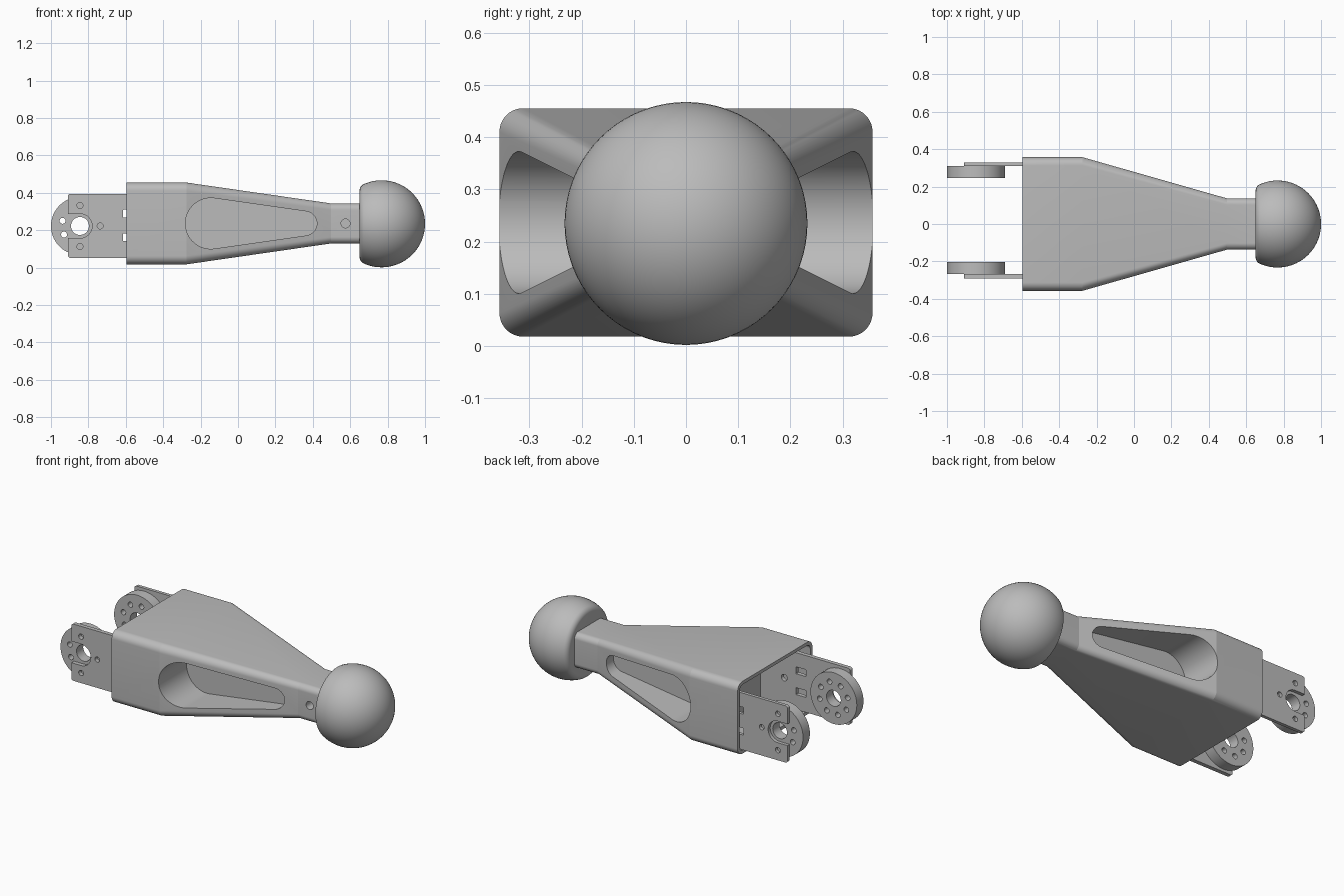
import bpy, bmesh, math
from mathutils import Vector

if "Cube" in bpy.data.objects:
    bpy.data.objects.remove(bpy.data.objects["Cube"])

ZC = 0.2365          # centre height of the body
HX, HZ = -0.845, 0.223   # hinge axis

grey = bpy.data.materials.new("plain grey")
grey.diffuse_color = (0.5, 0.5, 0.5, 1)
grey.use_nodes = True
grey.node_tree.nodes["Principled BSDF"].inputs["Base Color"].default_value = grey.diffuse_color


def make(name, bm):
    bmesh.ops.recalc_face_normals(bm, faces=bm.faces[:])
    mesh = bpy.data.meshes.new(name)
    bm.to_mesh(mesh)
    bm.free()
    mesh.materials.append(grey)
    ob = bpy.data.objects.new(name, mesh)
    bpy.context.collection.objects.link(ob)
    return ob


def activate(ob):
    bpy.ops.object.select_all(action='DESELECT')
    ob.select_set(True)
    bpy.context.view_layer.objects.active = ob


def cut(ob, cutter):
    cutter.hide_render = True
    mod = ob.modifiers.new("cut", 'BOOLEAN')
    mod.operation, mod.solver, mod.object = 'DIFFERENCE', 'EXACT', cutter
    activate(ob)
    bpy.ops.object.modifier_apply(modifier=mod.name)
    bpy.data.objects.remove(cutter)


def smooth(ob):
    activate(ob)
    bpy.ops.object.shade_smooth_by_angle(angle=math.radians(12))


def arc(cx, cz, r, a0, a1, n):
    return [(cx + r * math.cos(math.radians(a0 + (a1 - a0) * i / n)),
             cz + r * math.sin(math.radians(a0 + (a1 - a0) * i / n))) for i in range(n + 1)]


def circle(cx, cz, r, n=40):
    return arc(cx, cz, r, 0, 360, n)[:-1]


def rounded(u0, u1, v0, v1, r, n=10):
    return (arc(u1 - r, v1 - r, r, 0, 90, n) + arc(u0 + r, v1 - r, r, 90, 180, n)
            + arc(u0 + r, v0 + r, r, 180, 270, n) + arc(u1 - r, v0 + r, r, 270, 360, n))


def prisms(name, outlines, y0, y1):
    """Extrude separate x-z outlines from y0 to y1."""
    bm = bmesh.new()
    for pts in outlines:
        f = bm.faces.new([bm.verts.new((x, y0, z)) for x, z in pts])
        ext = bmesh.ops.extrude_face_region(bm, geom=[f])
        vs = [g for g in ext["geom"] if isinstance(g, bmesh.types.BMVert)]
        bmesh.ops.translate(bm, verts=vs, vec=(0, y1 - y0, 0))
        if not f.is_valid:
            continue
    return make(name, bm)


def loft(name, sections):
    """Skin rounded y-z rectangles (x, half width, half height, radius)."""
    bm = bmesh.new()
    rings = [[bm.verts.new((x, y, ZC + z)) for y, z in rounded(-w, w, -h, h, r)]
             for x, w, h, r in sections]
    n = len(rings[0])
    for a, b in zip(rings, rings[1:]):
        for i in range(n):
            j = (i + 1) % n
            bm.faces.new((a[i], a[j], b[j], b[i]))
    bm.faces.new(rings[0])
    bm.faces.new(rings[-1])
    return make(name, bm)


# tapered body with neck
body = loft("tapered_body", [(-0.595, 0.357, 0.2185, 0.045), (-0.275, 0.357, 0.2185, 0.045),
                             (0.497, 0.137, 0.107, 0.035), (0.69, 0.137, 0.107, 0.035)])
# open socket at the wide end
cut(body, loft("socket_cutter", [(-0.8, 0.337, 0.1985, 0.03), (-0.31, 0.337, 0.1985, 0.03)]))
# teardrop pockets on both sides
r1, r2, x1, x2 = 0.136, 0.065, -0.145, 0.357
t = math.degrees(math.acos((r1 - r2) / (x2 - x1)))
drop = arc(x1, ZC, r1, t, 360 - t, 32) + arc(x2, ZC, r2, -t, t, 24)
for s in (-1, 1):
    cut(body, prisms("pocket_cutter", [drop], s * 0.09, s * 0.6))
# blind screw hole in the neck
cut(body, prisms("screw_cutter", [circle(0.575, ZC, 0.024, 32)], -0.3, -0.06))
smooth(body)

# ball end: sphere with a filleted flat back
R, f, bx, bz = 0.2325, 0.038, 0.7675, 0.2345
flat = 0.65
fx = flat + f
fr = math.sqrt((R - f) ** 2 - (fx - bx) ** 2)
ang = math.degrees(math.atan2(fr, fx - bx))
prof = [(flat, 0)] + arc(fx, fr, f, 180, ang, 9) + arc(bx, 0, R, ang, 0, 30)[1:]
prof[-1] = (bx + R, 0)
bm = bmesh.new()
vs = [bm.verts.new((x, 0, bz + r)) for x, r in prof]
es = [bm.edges.new(p) for p in zip(vs, vs[1:])]
bmesh.ops.spin(bm, geom=vs + es, cent=(bx, 0, bz), axis=(1, 0, 0),
               angle=2 * math.pi, steps=72)
bmesh.ops.remove_doubles(bm, verts=bm.verts[:], dist=1e-5)
smooth(make("ball_end", bm))

# hinge plates and discs, one pair per side
slot = arc(HX, HZ, 0.065, -90, 90, 24) + [(-1.1, HZ + 0.065), (-1.1, HZ - 0.065)]
plate_holes = [slot] + [circle(x, z, 0.016, 24) for x, z in
                        ((HX, HZ + 0.11), (HX, HZ - 0.11), (HX + 0.108, HZ))]
plate_holes += [circle(-0.47, HZ, 0.02, 24)]
plate_holes += [rounded(-0.615, -0.548, z - 0.021, z + 0.021, 0.002, 1) for z in (0.289, 0.163)]
disc_holes = [circle(HX, HZ, 0.048)]
for i in range(8):
    a = math.radians(163.5 + 45 * i)
    disc_holes.append(circle(HX + 0.097 * math.cos(a), HZ + 0.097 * math.sin(a), 0.016, 24))

for side, p0, p1, d0, d1 in (("front", -0.292, -0.267, -0.267, -0.203),
                             ("back", 0.31, 0.33, 0.245, 0.31)):
    plate = prisms(side + "_hinge_plate", [rounded(-0.91, -0.30, 0.052, 0.395, 0.015, 8)], p0, p1)
    cut(plate, prisms("plate_cutter", plate_holes, p0 - 0.1, p1 + 0.1))
    smooth(plate)
    disc = prisms(side + "_hinge_disc", [circle(HX, HZ, 0.155, 64)], d0, d1)
    cut(disc, prisms("disc_cutter", disc_holes, d0 - 0.1, d1 + 0.1))
    smooth(disc)
